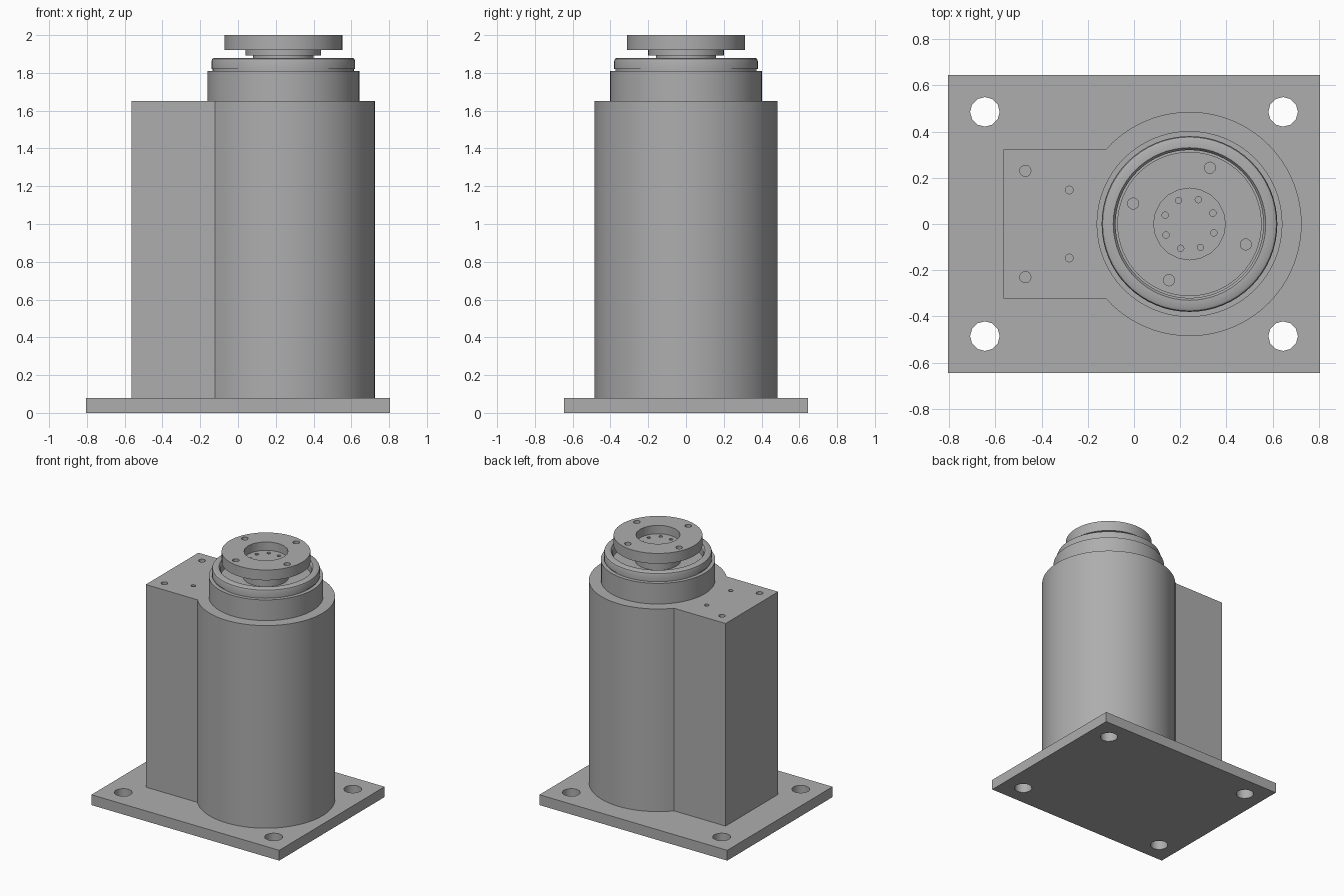
import bpy, bmesh, math

cube = bpy.data.objects.get("Cube")
if cube:
    bpy.data.objects.remove(cube, do_unlink=True)

AXIS_X = 0.24   # column axis

grey = bpy.data.materials.new("machined grey")
grey.use_nodes = True
GREY = (0.42, 0.42, 0.42, 1)
grey.diffuse_color = GREY
grey.node_tree.nodes["Principled BSDF"].inputs["Base Color"].default_value = GREY


def make(name, bm):
    bmesh.ops.recalc_face_normals(bm, faces=bm.faces)
    mesh = bpy.data.meshes.new(name)
    bm.to_mesh(mesh)
    bm.free()
    mesh.materials.append(grey)
    ob = bpy.data.objects.new(name, mesh)
    bpy.context.collection.objects.link(ob)
    return ob


def smooth(ob):
    bpy.ops.object.select_all(action='DESELECT')
    ob.select_set(True)
    bpy.context.view_layer.objects.active = ob
    bpy.ops.object.shade_smooth_by_angle(angle=math.radians(32))


def prism(name, outline, z0, z1):
    """Extrude a closed xy outline between two heights."""
    bm = bmesh.new()
    face = bm.faces.new([bm.verts.new((x, y, z0)) for x, y in outline])
    top = bmesh.ops.extrude_face_region(bm, geom=[face])["geom"]
    verts = [v for v in top if isinstance(v, bmesh.types.BMVert)]
    bmesh.ops.translate(bm, verts=verts, vec=(0, 0, z1 - z0))
    return make(name, bm)


def lathe(name, profile, segments=64):
    """Revolve an (r, z) profile, closed on the axis, about the column axis."""
    bm = bmesh.new()
    verts = [bm.verts.new((AXIS_X + r, 0, z)) for r, z in profile]
    edges = [bm.edges.new(pair) for pair in zip(verts, verts[1:])]
    bmesh.ops.spin(bm, geom=verts + edges, cent=(AXIS_X, 0, 0), axis=(0, 0, 1),
                   angle=math.tau, steps=segments)
    bmesh.ops.remove_doubles(bm, verts=bm.verts, dist=0.0001)
    return make(name, bm)


def drill(ob, holes):
    """Cut vertical holes given as (x, y, radius, z0, z1, sides)."""
    bm = bmesh.new()
    for x, y, r, z0, z1, sides in holes:
        new = bmesh.ops.create_cone(bm, cap_ends=True, segments=sides, radius1=r,
                                    radius2=r, depth=z1 - z0)["verts"]
        bmesh.ops.translate(bm, verts=new, vec=(x, y, (z0 + z1) / 2))
    cutter = make(ob.name + "_hole_cutter", bm)
    cutter.hide_render = True
    mod = ob.modifiers.new("holes", 'BOOLEAN')
    mod.operation, mod.solver, mod.object = 'DIFFERENCE', 'EXACT', cutter
    bpy.context.view_layer.objects.active = ob
    bpy.ops.object.modifier_apply(modifier=mod.name)
    bpy.data.objects.remove(cutter, do_unlink=True)


def ring(count, radius, start):
    for i in range(count):
        a = math.radians(start) + math.tau * i / count
        yield AXIS_X + radius * math.cos(a), radius * math.sin(a)


# Base plate with four mounting holes
base = prism("base_plate", [(-0.805, -0.645), (0.805, -0.645), (0.805, 0.645),
                            (-0.805, 0.645)], 0, 0.08)
drill(base, [(sx * 0.645, sy * 0.485, 0.064, -0.1, 0.2, 12)
             for sx in (-1, 1) for sy in (-1, 1)])
smooth(base)

# Column body: round housing merged with a square rear housing
R, HALF = 0.485, 0.322
start = math.pi - math.asin(HALF / R)
arc = [(AXIS_X + R * math.cos(a), R * math.sin(a))
       for a in (-start + 2 * start * i / 56 for i in range(57))]
body = prism("column_body", arc + [(-0.565, HALF), (-0.565, -HALF)], 0.08, 1.65)
drill(body, [(x, s * y, r, 1.65 - depth, 1.7, 16) for s in (-1, 1)
             for x, y, r, depth in ((-0.47, 0.23, 0.024, 0.06),
                                    (-0.28, 0.147, 0.017, 0.06))])
smooth(body)

# Stepped collar with a rounded rim and an open bearing recess
collar = lathe("collar", [(0, 1.65), (0.402, 1.65), (0.402, 1.81), (0.374, 1.81),
                          (0.374, 1.82), (0.38, 1.82), (0.38, 1.862), (0.376, 1.874),
                          (0.366, 1.88), (0.33, 1.88), (0.32, 1.865),
                          (0.32, 1.8), (0, 1.8)])
smooth(collar)

# Output shaft neck
neck = lathe("shaft_neck", [(0, 1.8), (0.16, 1.8), (0.16, 1.893), (0.2, 1.893),
                            (0.2, 1.922), (0, 1.922)], 48)
smooth(neck)

# Tool flange with a central pocket and two bolt circles
flange = lathe("tool_flange", [(0, 1.92), (0.312, 1.92), (0.312, 2), (0, 2)])
drill(flange, [(AXIS_X, 0, 0.155, 1.935, 2.1, 20)]
      + [(x, y, 0.024, 1.94, 2.1, 16) for x, y in ring(4, 0.259, 70)])
drill(flange, [(x, y, 0.014, 1.925, 1.96, 12) for x, y in ring(8, 0.112, 25)])
smooth(flange)
